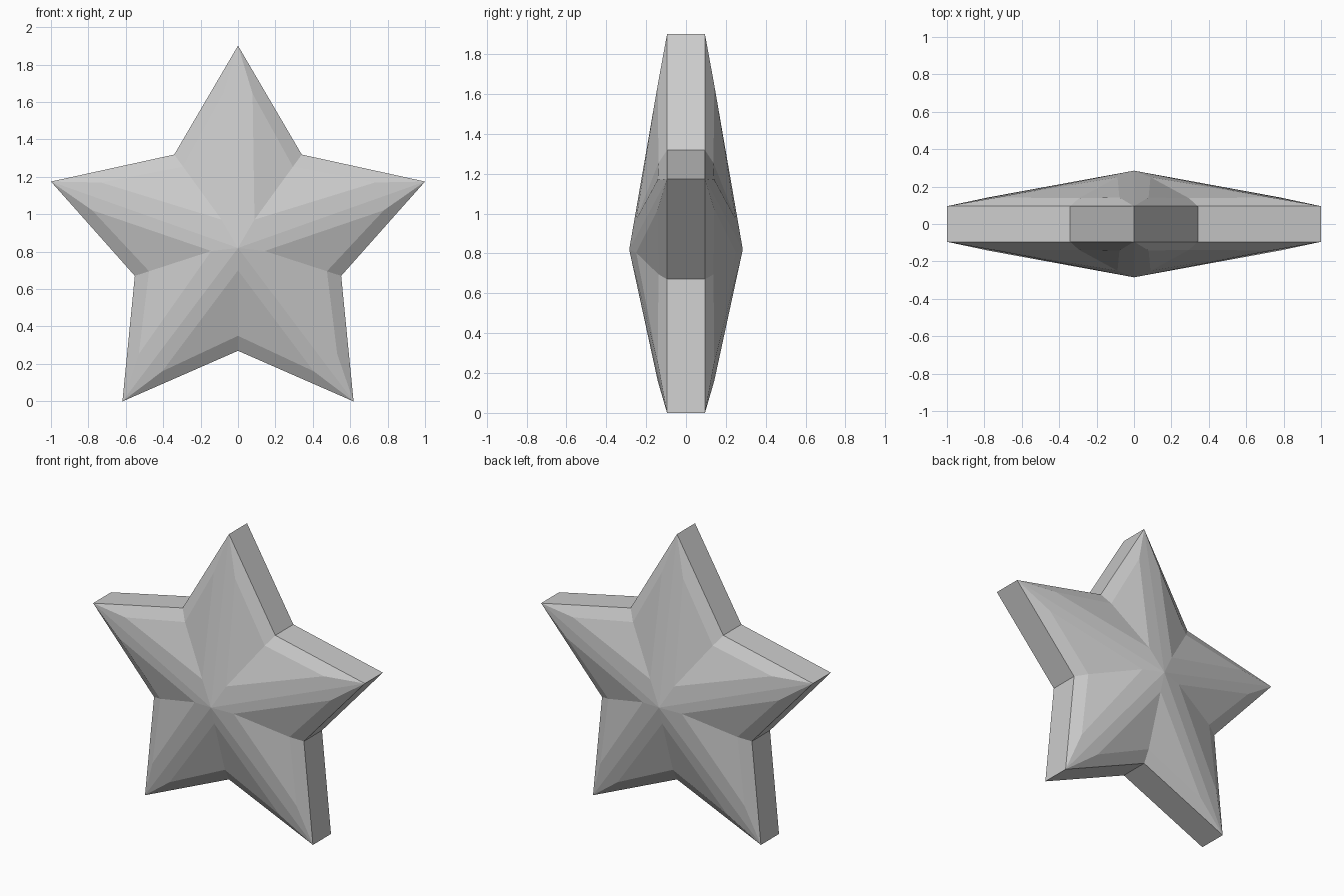
import bpy, bmesh, math

if "Cube" in bpy.data.objects:
    bpy.data.objects.remove(bpy.data.objects["Cube"])

CENTRE_Z = 0.85      # height of the star's middle
APEX_Z = 0.82        # height of the raised centre point
TIP_R, NOTCH_R = 1.0515, 0.58
RIM_Y, APEX_Y = 0.095, 0.285

grey = bpy.data.materials.new("grey")
grey.diffuse_color = (0.6, 0.6, 0.6, 1)
grey.use_nodes = True
grey.node_tree.nodes["Principled BSDF"].inputs["Base Color"].default_value = grey.diffuse_color

bm = bmesh.new()


def polar(radius, angle, y):
    return bm.verts.new((radius * math.cos(angle), y,
                         CENTRE_Z + radius * math.sin(angle)))


def arm_point(along, across, angle, y):
    """Point beside an arm's ridge."""
    return polar(math.hypot(along, across), angle + math.atan2(across, along), y)


def build_side(s):
    """One faceted half of the star; returns its rim loop."""
    apex = bm.verts.new((0, s * APEX_Y, APEX_Z))
    arms = [math.pi / 2 + i * math.tau / 5 for i in range(5)]
    tips = [polar(TIP_R, a, s * RIM_Y) for a in arms]
    notches = [polar(NOTCH_R, a + math.pi / 5, s * RIM_Y) for a in arms]
    insets = [polar(0.50, a + math.pi / 5, s * 0.138) for a in arms]
    hubs = [polar(0.15, a + math.pi / 5, s * 0.25) for a in arms]
    after = [arm_point(0.795, 0.078, a, s * 0.142) for a in arms]
    before = [arm_point(0.795, -0.078, a, s * 0.142) for a in arms]
    for i in range(5):
        j = (i + 1) % 5
        # flattened strips along the ridges
        bm.faces.new((apex, tips[i], after[i], hubs[i]))
        bm.faces.new((apex, hubs[i], before[j], tips[j]))
        # valley between two arms
        bm.faces.new((hubs[i], after[i], insets[i]))
        bm.faces.new((hubs[i], insets[i], before[j]))
        # bevelled band beside the rim
        bm.faces.new((tips[i], notches[i], insets[i], after[i]))
        bm.faces.new((notches[i], tips[j], before[j], insets[i]))
    return [v for pair in zip(tips, notches) for v in pair]


# front half, back half and the flat rim joining them
front, back = build_side(-1), build_side(1)
for i in range(10):
    j = (i + 1) % 10
    bm.faces.new((front[i], front[j], back[j], back[i]))

bmesh.ops.recalc_face_normals(bm, faces=bm.faces)
mesh = bpy.data.meshes.new("star")
bm.to_mesh(mesh)
bm.free()
mesh.materials.append(grey)
star = bpy.data.objects.new("star", mesh)
bpy.context.collection.objects.link(star)
